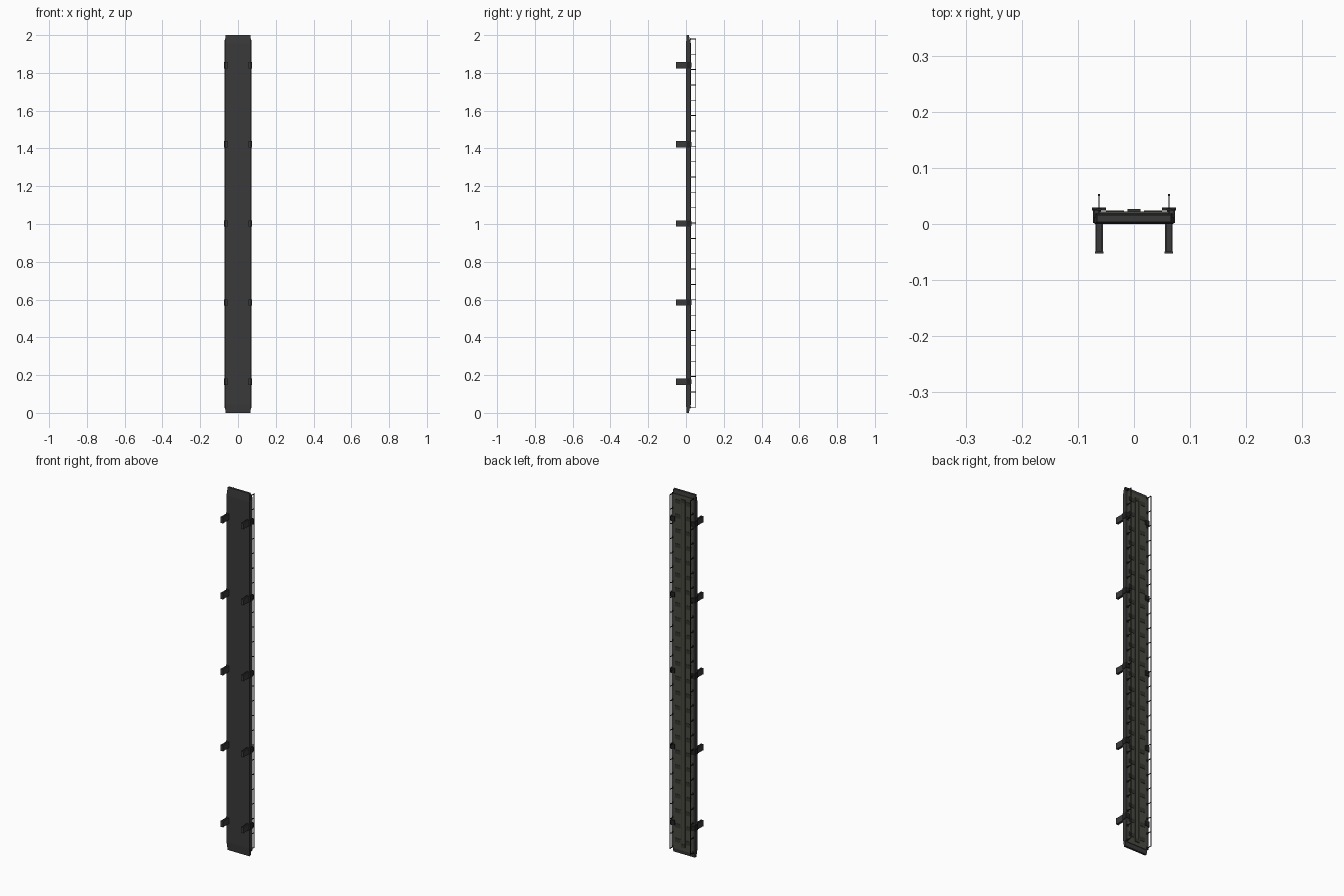
import bpy, bmesh
from mathutils import Vector

old = bpy.data.objects.get("Cube")
if old:
    bpy.data.objects.remove(old, do_unlink=True)


def material(name, r, g, b):
    m = bpy.data.materials.new(name)
    m.use_nodes = True
    m.diffuse_color = (r, g, b, 1)
    bsdf = next(n for n in m.node_tree.nodes if n.type == 'BSDF_PRINCIPLED')
    bsdf.inputs["Base Color"].default_value = (r, g, b, 1)
    return m


STEEL = material("dark steel", 0.042, 0.042, 0.043)
DECK = material("olive grey decking", 0.068, 0.068, 0.055)
TREAD = material("dark tread", 0.035, 0.035, 0.03)
IRON = material("black iron", 0.016, 0.016, 0.016)


def add_box(bm, x, y, z):
    """Box from (min, max) pairs."""
    lo, hi = Vector((x[0], y[0], z[0])), Vector((x[1], y[1], z[1]))
    for v in bmesh.ops.create_cube(bm, size=1)["verts"]:
        v.co = (lo + hi) / 2 + v.co * (hi - lo)


def finish(name, bm, mat):
    bmesh.ops.recalc_face_normals(bm, faces=bm.faces)
    mesh = bpy.data.meshes.new(name)
    bm.to_mesh(mesh)
    bm.free()
    mesh.materials.append(mat)
    obj = bpy.data.objects.new(name, mesh)
    bpy.context.collection.objects.link(obj)
    return obj


def boxes(name, mat, items):
    bm = bmesh.new()
    for item in items:
        add_box(bm, *item)
    return finish(name, bm, mat)


def mirrored(items):
    """Each box plus its copy across x = 0."""
    return [b for x, y, z in items for b in ((x, y, z), ((-x[1], -x[0]), y, z))]


def around(c, half):
    return (c - half, c + half)


COUNT = 25
POSTS = [0.03 + i * 1.95 / (COUNT - 1) for i in range(COUNT)]
LEGS = [0.165 + i * 0.419 for i in range(5)]

# Girder slab with tapered ends
bm = bmesh.new()
rings = []
for z, hx, y0, y1 in ((0, .066, .004, .016), (.045, .07, 0, .021),
                      (1.955, .07, 0, .021), (2, .066, .004, .016)):
    rings.append([bm.verts.new((x, y, z)) for x, y in
                  ((-hx, y0), (hx, y0), (hx, y1), (-hx, y1))])
for a, b in zip(rings, rings[1:]):
    for i in range(4):
        j = (i + 1) % 4
        bm.faces.new((a[i], a[j], b[j], b[i]))
bm.faces.new(rings[0])
bm.faces.new(rings[-1])
finish("girder_slab", bm, STEEL)

# Walking surface and edge curbs
boxes("deck_surface", DECK, [((-.062, .062), (.019, .0225), (.022, 1.978))])
boxes("edge_curbs", STEEL, mirrored([((.059, .071), (.012, .025), (.025, 1.975))]))

# Centre channel with end plates
boxes("centre_channel", TREAD, mirrored([((.009, .012), (.022, .026), (.05, 1.95))]))
boxes("centre_cover", DECK, [((-.009, .009), (.022, .0245), (.05, 1.95))])
boxes("end_plates", TREAD, [(around(0, .012), (.021, .0265), around(z, .009))
                            for z in (.05, 1.95)])

# Tread plates between the posts
boxes("tread_plates", TREAD, mirrored(
    [((.018, .05), (.022, .0242), around((a + b) / 2, .011))
     for a, b in zip(POSTS, POSTS[1:])]))

# Railings
rail_parts = [((.0615, .0635), (.02, .051), around(z, .002)) for z in POSTS]
rail_parts.append(((.061, .064), (.0495, .0535), (POSTS[0] - .002, POSTS[-1] + .002)))
boxes("railings", IRON, mirrored(rail_parts))
boxes("post_feet", IRON, mirrored(
    [((.058, .067), (.024, .0275), around(z, .005)) for z in POSTS]))

# Support legs: web, paired flanges, foot and clamp
legs, clamps = [], []
for z in LEGS:
    legs += [((.058, .066), (-.05, .004), around(z, .0135)),
             ((.0555, .058), (-.052, .004), around(z, .0165)),
             ((.066, .0685), (-.052, .018), around(z, .0165)),
             ((.0545, .0695), (-.053, -.049), around(z, .0165))]
    clamps += [((.069, .0735), (.002, .027), around(z, .0165)),
               ((.05, .0745), (.024, .029), around(z, .013))]
boxes("support_legs", STEEL, mirrored(legs))
boxes("leg_clamps", IRON, mirrored(clamps))
